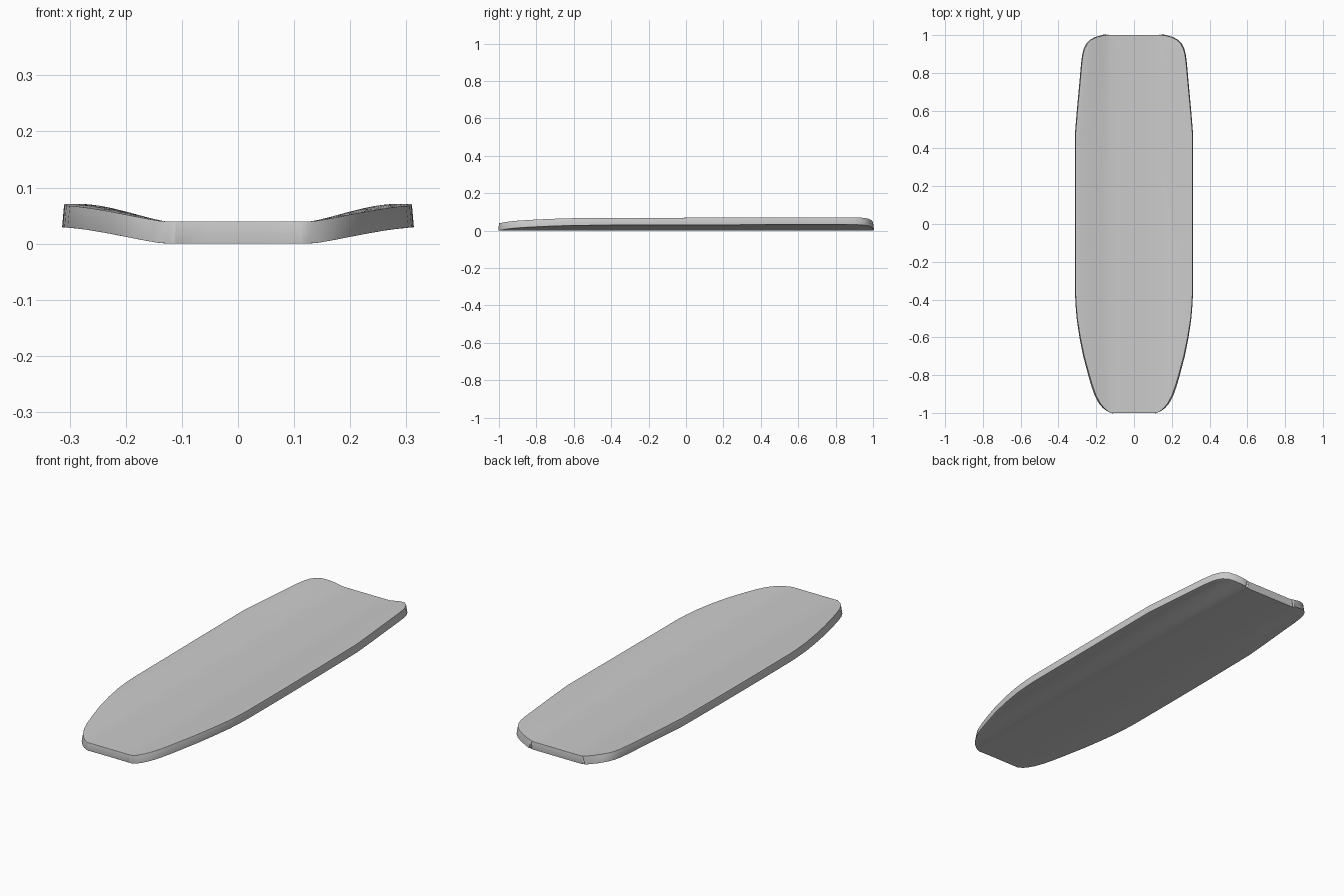
import bpy, bmesh

if "Cube" in bpy.data.objects:
    bpy.data.objects.remove(bpy.data.objects["Cube"])

# Outline: (y, half width of the deck)
OUTLINE = [(-1, .122), (-.99, .140), (-.975, .157), (-.95, .178), (-.91, .200), (-.86, .218),
           (-.8, .236), (-.7, .263), (-.6, .284), (-.5, .300), (-.43, .306), (-.37, .309),
           (-.1, .310), (.2, .310), (.48, .309), (.6, .299), (.75, .285), (.85, .276),
           (.9, .269), (.93, .260), (.955, .246), (.975, .225), (.99, .195), (.997, .168), (1, .142)]
# Cross-section: (distance from centre, deck height)
SECTION = [(0, .04), (.125, .04), (.14, .0415), (.17, .0468), (.21, .0548),
           (.25, .0622), (.28, .0665), (.31, .069), (.35, .071)]
THICKNESS = .039


def lerp_table(table, v):
    for (a, fa), (b, fb) in zip(table, table[1:]):
        if v <= b:
            return fa + (fb - fa) * (v - a) / (b - a)
    return table[-1][1]


def deck_height(x, y):
    # the tail keeps its raised edges as it narrows
    stretch = lerp_table([(-1, 1), (.48, 1), (.85, .31 / .276), (1, 1.15)], y)
    lift = lerp_table([(-1, 1), (.1, 1), (.35, 1.1), (1, 1.1)], y)
    s = abs(x)
    if s > .125:
        s = .125 + (s - .125) * (1 + (stretch - 1) * 1.7)
    return .04 + (lerp_table(SECTION, s) - .04) * lift


# Deck surface as a grid: flat centre strip and curled sides
bm = bmesh.new()
rows = []
for y, w in OUTLINE:
    flat = min(.125, w * .9)
    half = [0, flat * .5, flat] + [flat + (w - flat) * k / 8 for k in range(1, 9)]
    xs = [-x for x in half[:0:-1]] + half
    rows.append([bm.verts.new((x, y, deck_height(x, y))) for x in xs])
for r0, r1 in zip(rows, rows[1:]):
    for i in range(len(r0) - 1):
        bm.faces.new((r0[i], r0[i + 1], r1[i + 1], r1[i]))
mesh = bpy.data.meshes.new("board_deck")
bm.to_mesh(mesh)
bm.free()
board = bpy.data.objects.new("board_deck", mesh)
bpy.context.collection.objects.link(board)

# Thickness below the deck and rounded rims
sol = board.modifiers.new("thickness", 'SOLIDIFY')
sol.thickness = THICKNESS
sol.offset = -1
sol.use_even_offset = True
bev = board.modifiers.new("rounded_rim", 'BEVEL')
bev.width = .005
bev.segments = 3
bev.limit_method = 'ANGLE'
bev.angle_limit = 1.05

bpy.context.view_layer.objects.active = board
board.select_set(True)
for m in ("thickness", "rounded_rim"):
    bpy.ops.object.modifier_apply(modifier=m)
low = min(v.co.z for v in board.data.vertices)
for v in board.data.vertices:
    v.co.z -= low
bpy.ops.object.shade_smooth_by_angle(angle=.7)
